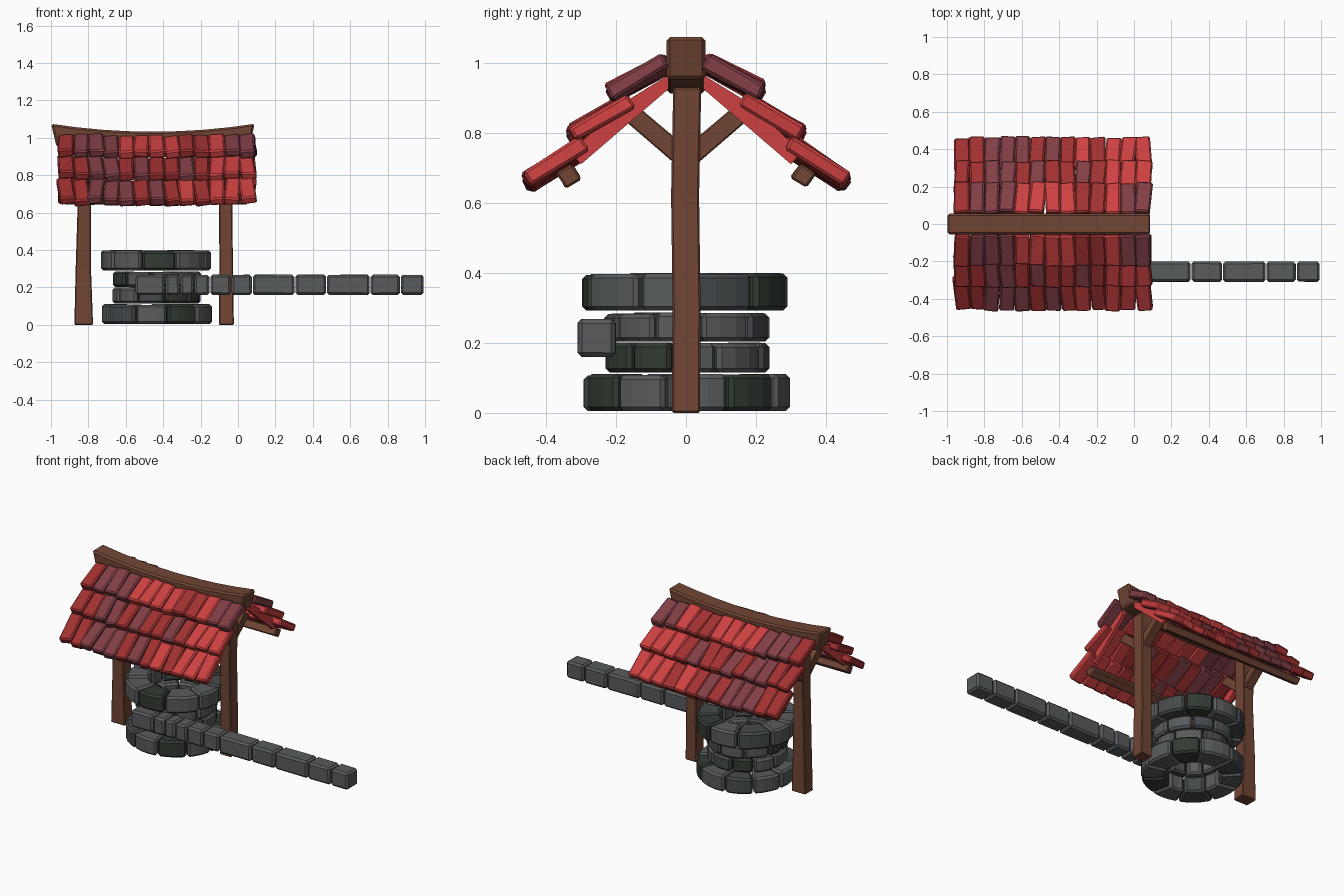
import bpy, bmesh, random
from math import sin, cos, radians
from mathutils import Vector, Matrix, Euler

random.seed(4)
if "Cube" in bpy.data.objects:
    bpy.data.objects.remove(bpy.data.objects["Cube"])


def material(name, rgb):
    m = bpy.data.materials.new(name)
    m.use_nodes = True
    m.diffuse_color = (*rgb, 1)
    bsdf = m.node_tree.nodes["Principled BSDF"]
    bsdf.inputs["Base Color"].default_value = (*rgb, 1)
    bsdf.inputs["Roughness"].default_value = 0.9
    return m


WOOD = material("brown wood", (0.165, 0.06, 0.034))
GREY = material("grey stone", (0.098, 0.106, 0.108))
SLATE = material("slate stone", (0.06, 0.068, 0.072))
MOSS = material("mossy stone", (0.032, 0.042, 0.032))
BRIGHT = material("bright red tile", (0.61, 0.052, 0.052))
MID = material("deep red tile", (0.36, 0.03, 0.03))
PLUM = material("plum tile", (0.22, 0.048, 0.06))
STONES = {"G": GREY, "S": SLATE, "D": MOSS}
TILES = {"B": BRIGHT, "M": MID, "P": PLUM}


def loft(name, sections, mat, bevel=0.0):
    """Closed solid through a list of equal-sized point rings."""
    bm = bmesh.new()
    rings = [[bm.verts.new(p) for p in s] for s in sections]
    n = len(rings[0])
    for a, b in zip(rings, rings[1:]):
        for i in range(n):
            j = (i + 1) % n
            bm.faces.new((a[i], a[j], b[j], b[i]))
    bm.faces.new(rings[0][::-1])
    bm.faces.new(rings[-1])
    bmesh.ops.recalc_face_normals(bm, faces=bm.faces)
    me = bpy.data.meshes.new(name)
    bm.to_mesh(me)
    bm.free()
    me.materials.append(mat)
    ob = bpy.data.objects.new(name, me)
    bpy.context.collection.objects.link(ob)
    if bevel:
        mod = ob.modifiers.new("worn_edges", "BEVEL")
        mod.width = bevel
        mod.segments = 1
        mod.limit_method = "ANGLE"
        mod.angle_limit = radians(40)
    return ob


def block(name, size, matrix, mat, bevel, wobble=0.0):
    """Box with slightly uneven corners, placed by a matrix."""
    sx, sy, sz = (s / 2 for s in size)
    r = lambda: random.uniform(-wobble, wobble)
    rings = [[matrix @ Vector((x + r(), y + r(), z + r()))
              for y, z in ((-sy, -sz), (sy, -sz), (sy, sz), (-sy, sz))]
             for x in (-sx, sx)]
    return loft(name, rings, mat, bevel)


# Stone rings of the well: wedge stones with a faceted outer face
WELL_X = -0.435


def stone_ring(index, z0, z1, r_in, r_out, turn, pattern):
    n = len(pattern)
    cuts = [360 / n * (i + random.uniform(-0.12, 0.12)) + turn for i in range(n)]
    cuts.append(cuts[0] + 360)
    for i, key in enumerate(pattern):
        a, b = cuts[i] + 0.8, cuts[i + 1] - 0.8
        ro = r_out - random.uniform(0, 0.01)
        top = z1 - random.uniform(0, 0.006)
        sections = []
        for k in range(4):
            t = radians(a + (b - a) * k / 3)
            sections.append([(WELL_X + r * cos(t), r * sin(t), z)
                             for r, z in ((r_in, z0), (ro, z0), (ro, top), (r_in, top))])
        loft(f"well_stone_{index}_{i}", sections, STONES[key], 0.012)


stone_ring(0, 0.005, 0.112, 0.16, 0.30, 27, "DGSGGSGDGG")
stone_ring(1, 0.115, 0.202, 0.145, 0.24, -10, "GGSDGGGSDD")
stone_ring(2, 0.204, 0.288, 0.145, 0.24, 12, "GSGGDDGSGG")
stone_ring(3, 0.292, 0.40, 0.16, 0.30, 42, "DGSGGGDGGS")

# Long row of stone blocks in front of the well
joints = (-0.55, -0.39, -0.31, -0.235, -0.15, -0.037, 0.077, 0.305, 0.473, 0.706, 0.868, 0.995)
for i, (a, b) in enumerate(zip(joints, joints[1:])):
    place = Matrix.Translation(((a + b) / 2, -0.255, 0.214))
    block(f"wall_block_{i}", (b - a - 0.005, 0.108, 0.108), place, GREY, 0.012, 0.001)

# Posts, hewn a little unevenly
posts = {
    "left_post": ((0.0, -0.825, 0.05), (0.3, -0.827, 0.041), (0.62, -0.822, 0.036), (0.93, -0.822, 0.04)),
    "right_post": ((0.0, -0.062, 0.04), (0.3, -0.063, 0.036), (0.62, -0.066, 0.036), (0.93, -0.064, 0.04)),
}
for name, rows in posts.items():
    loft(name, [[(x + sx * w, sy * 0.04 + 0.004 * sin(z * 9), z)
                 for sx, sy in ((-1, -1), (1, -1), (1, 1), (-1, 1))]
                for z, x, w in rows], WOOD, 0.005)

# Sagging ridge beam, thicker towards its ends
ridge = []
for k in range(9):
    t = k / 4 - 1
    x = -0.455 + 0.53 * t
    lift = 0.042 * t * t
    lean = 0.014 * t
    ridge.append([(x - lean, -0.055, 0.912 + lift), (x - lean, 0.055, 0.912 + lift),
                  (x + lean, 0.055, 1.033 + lift), (x + lean, -0.055, 1.033 + lift)])
loft("ridge_beam", ridge, WOOD, 0.01)

# Roof halves: tiles, purlins, braces and gable boards
ROWS = (  # distance out, height, slope, length, colours
    (0.135, 0.957, 28, 0.185, "MPPPBBBBMMBPP"),
    (0.245, 0.838, 30, 0.195, "MMPPMPMMPMBBB"),
    (0.372, 0.712, 33, 0.20, "MMPPPMPMBMBBB"),
)
for side, label in ((-1, "front"), (1, "back")):
    for r, (out, height, slope, length, colours) in enumerate(ROWS):
        step = 1.05 / len(colours)
        for i, key in enumerate(colours):
            x = -0.96 + step * (i + 0.5)
            sag = 0.012 * ((x + 0.435) / 0.5) ** 2 - 0.005
            turn = Euler((radians(-side * (slope + random.uniform(-2, 2))),
                          radians(random.uniform(-9, 1)),
                          radians(random.uniform(-4, 4))))
            pos = Vector((x, side * (out + random.uniform(-0.006, 0.006)),
                          height + sag + random.uniform(-0.006, 0.004)))
            block(f"{label}_tile_{r}_{i}", (step + 0.002, length, 0.046),
                  Matrix.Translation(pos) @ turn.to_matrix().to_4x4(),
                  TILES[key], 0.008, 0.004)

    tilt = Matrix.Rotation(radians(-side * 33), 4, "X")
    block(f"{label}_purlin", (0.98, 0.055, 0.05),
          Matrix.Translation((-0.44, side * 0.335, 0.677)) @ tilt, WOOD, 0.006, 0.004)

    for post, x in (("left", -0.822), ("right", -0.064)):
        loft(f"{label}_{post}_brace",
             [[(x - 0.028, side * y, z) for y, z in ((0.03, 0.71), (0.03, 0.785), (0.125, 0.865), (0.175, 0.835))],
              [(x + 0.028, side * y, z) for y, z in ((0.03, 0.71), (0.03, 0.785), (0.125, 0.865), (0.175, 0.835))]],
             WOOD, 0.004)

    for end, x in (("left", -0.90), ("right", 0.03)):
        wedge = ((0.05, 0.925), (0.05, 0.965), (0.18, 0.885), (0.33, 0.745), (0.30, 0.71))
        loft(f"{label}_{end}_gable_board",
             [[(x + dx, side * y, z) for y, z in wedge] for dx in (-0.012, 0.012)], BRIGHT)
